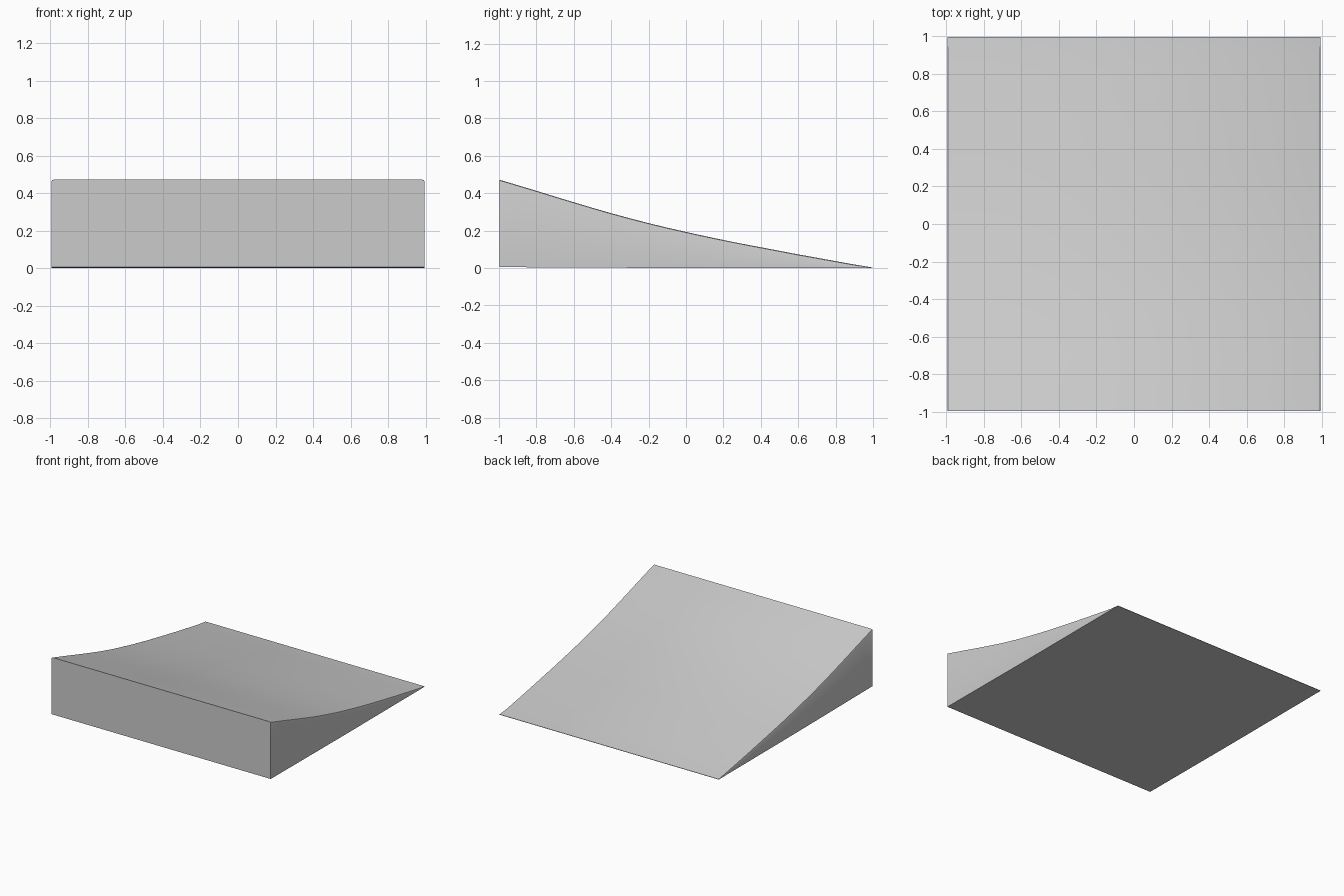
import bpy, bmesh

if "Cube" in bpy.data.objects:
    bpy.data.objects.remove(bpy.data.objects["Cube"])

# Sloped top: (y, z) from the tall front to the thin back edge
TOP = [(-0.997, 0.472), (-0.9, 0.443), (-0.8, 0.413), (-0.7, 0.382), (-0.6, 0.352),
       (-0.5, 0.322), (-0.4, 0.293), (-0.3, 0.266), (-0.2, 0.24), (-0.1, 0.216),
       (0.0, 0.193), (0.1, 0.171), (0.2, 0.15), (0.3, 0.13), (0.4, 0.111),
       (0.5, 0.092), (0.6, 0.073), (0.7, 0.055), (0.8, 0.037), (0.9, 0.019), (0.997, 0.003)]
HALF = 0.995     # half width
ROUND = 0.012    # softened side edges of the slope


def section(y, z):
    """Cross-section across x at one depth, with softened upper corners."""
    base = 0.005 * max(0.0, -y)
    r = min(ROUND, (z - base) * 0.8)
    half = [(HALF, base), (HALF, z - r), (HALF - 0.3 * r, z - 0.3 * r), (HALF - r, z)]
    pts = half + [(-x, h) for x, h in reversed(half)]
    return [(x, y, h) for x, h in pts]


# Wedge lofted through the cross-sections
bm = bmesh.new()
rings = [[bm.verts.new(p) for p in section(y, z)] for y, z in TOP]
for a, b in zip(rings, rings[1:]):
    n = len(a)
    for i in range(n):
        j = (i + 1) % n
        bm.faces.new((a[i], a[j], b[j], b[i]))
bm.faces.new(rings[0])
bm.faces.new(rings[-1])
bmesh.ops.recalc_face_normals(bm, faces=bm.faces[:])

mesh = bpy.data.meshes.new("curved_wedge")
bm.to_mesh(mesh)
bm.free()
wedge = bpy.data.objects.new("curved_wedge", mesh)
bpy.context.collection.objects.link(wedge)
bpy.context.view_layer.objects.active = wedge
wedge.select_set(True)
bpy.ops.object.shade_smooth_by_angle(angle=0.6)
